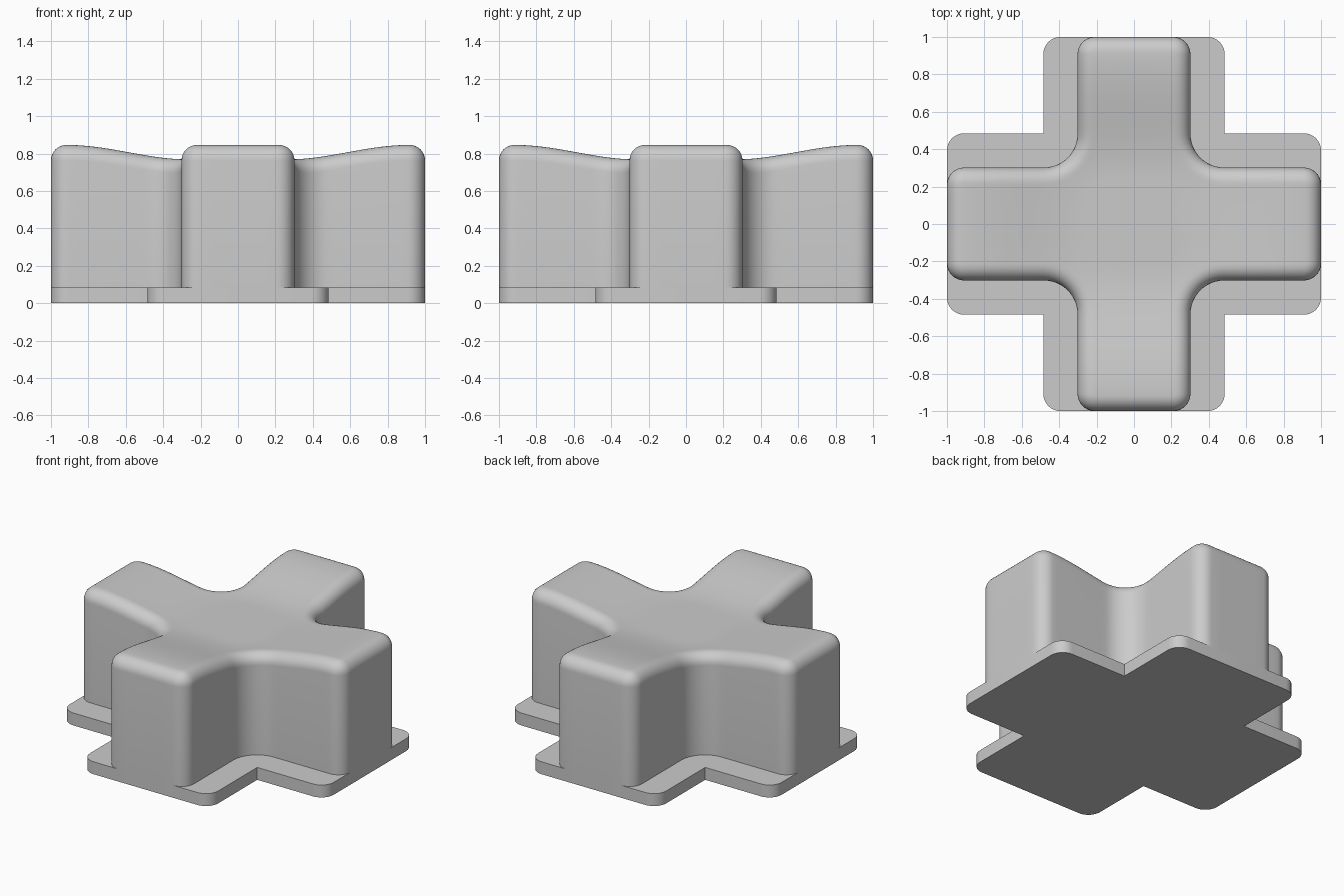
import bpy
import bmesh
from math import sin, cos, pi
from mathutils import Vector, Matrix

cube = bpy.data.objects.get("Cube")
if cube:
    bpy.data.objects.remove(cube, do_unlink=True)

LENGTH = 1.0          # arm reach from the centre
BODY_HALF = 0.302     # half width of a body arm
FILLET = 0.18         # inner corner radius of the body
PLATE_HALF = 0.485
PLATE_TOP = 0.085
CORNER = 0.092        # outer corner radius
ROUND = 0.082         # rounding of the top edge
LOW, HIGH = 0.765, 0.846

grey = bpy.data.materials.new("light grey")
grey.use_nodes = True
colour = (0.6, 0.6, 0.6, 1)
grey.diffuse_color = colour
grey.node_tree.nodes["Principled BSDF"].inputs["Base Color"].default_value = colour


def arc(cx, cy, r, start, end, steps):
    return [Vector((cx + r * cos(start + (end - start) * i / steps),
                    cy + r * sin(start + (end - start) * i / steps)))
            for i in range(steps + 1)]


def line(a, b, steps):
    """Points strictly between a and b."""
    return [a.lerp(b, i / steps) for i in range(1, steps)]


def cross_outline(half, fillet, inset=0.0, cuts=12):
    """Cross with rounded arm ends, every side moved inward by inset."""
    w, reach, r = half - inset, LENGTH - inset, CORNER - inset
    f = fillet + inset if fillet else 0
    root = w + f
    low = arc(reach - r, r - w, r, -pi / 2, 0, 8)
    high = arc(reach - r, w - r, r, 0, pi / 2, 8)
    a, b = Vector((root, -w)), Vector((root, w))
    arm = [a] + line(a, low[0], cuts) + low + line(low[-1], high[0], cuts // 2)
    arm += high + line(high[-1], b, cuts)
    if fillet:
        arm += arc(root, root, f, -pi / 2, -pi, 12)[:-1]
    else:
        arm.append(b)
        arm.pop()
    return [Matrix.Rotation(k * pi / 2, 2) @ p for k in range(4) for p in arm]


def top_height(p):
    """Dished top: low in the middle, rising to the arm ends."""
    d = (p.x ** 4 + p.y ** 4) ** 0.25
    t = min(max((d - 0.25) / 0.66, 0), 1)
    return LOW + (HIGH - LOW) * t * t * (3 - 2 * t)


def add_ring(bm, points, height):
    return [bm.verts.new((p.x, p.y, height(p))) for p in points]


def bridge(bm, lower, upper):
    n = len(lower)
    for i in range(n):
        j = (i + 1) % n
        bm.faces.new((lower[i], lower[j], upper[j], upper[i]))


def finish(bm, name):
    bmesh.ops.recalc_face_normals(bm, faces=bm.faces[:])
    mesh = bpy.data.meshes.new(name)
    bm.to_mesh(mesh)
    bm.free()
    mesh.materials.append(grey)
    obj = bpy.data.objects.new(name, mesh)
    bpy.context.collection.objects.link(obj)
    bpy.ops.object.select_all(action='DESELECT')
    obj.select_set(True)
    bpy.context.view_layer.objects.active = obj
    bpy.ops.object.shade_smooth_by_angle(angle=pi / 6)


# Base plate
bm = bmesh.new()
outline = cross_outline(PLATE_HALF, 0, cuts=1)
bottom = add_ring(bm, outline, lambda p: 0)
top = add_ring(bm, outline, lambda p: PLATE_TOP)
bridge(bm, bottom, top)
bm.faces.new(bottom[::-1])
bm.faces.new(top)
finish(bm, "base_plate")

# Cross body: upright walls, rounded edge, dished top
bm = bmesh.new()
ring = add_ring(bm, cross_outline(BODY_HALF, FILLET), lambda p: PLATE_TOP)
STEPS = 8
for s in range(STEPS + 1):
    angle = s / STEPS * pi / 2
    points = cross_outline(BODY_HALF, FILLET, ROUND * (1 - cos(angle)))
    drop = ROUND * (1 - sin(angle))
    upper = add_ring(bm, points, lambda p: top_height(p) - drop)
    bridge(bm, ring, upper)
    ring = upper
RINGS = 24
for s in range(1, RINGS):
    upper = add_ring(bm, [p * (1 - s / RINGS) for p in points], top_height)
    bridge(bm, ring, upper)
    ring = upper
centre = bm.verts.new((0, 0, LOW))
for i, v in enumerate(ring):
    bm.faces.new((v, ring[(i + 1) % len(ring)], centre))
finish(bm, "cross_body")
